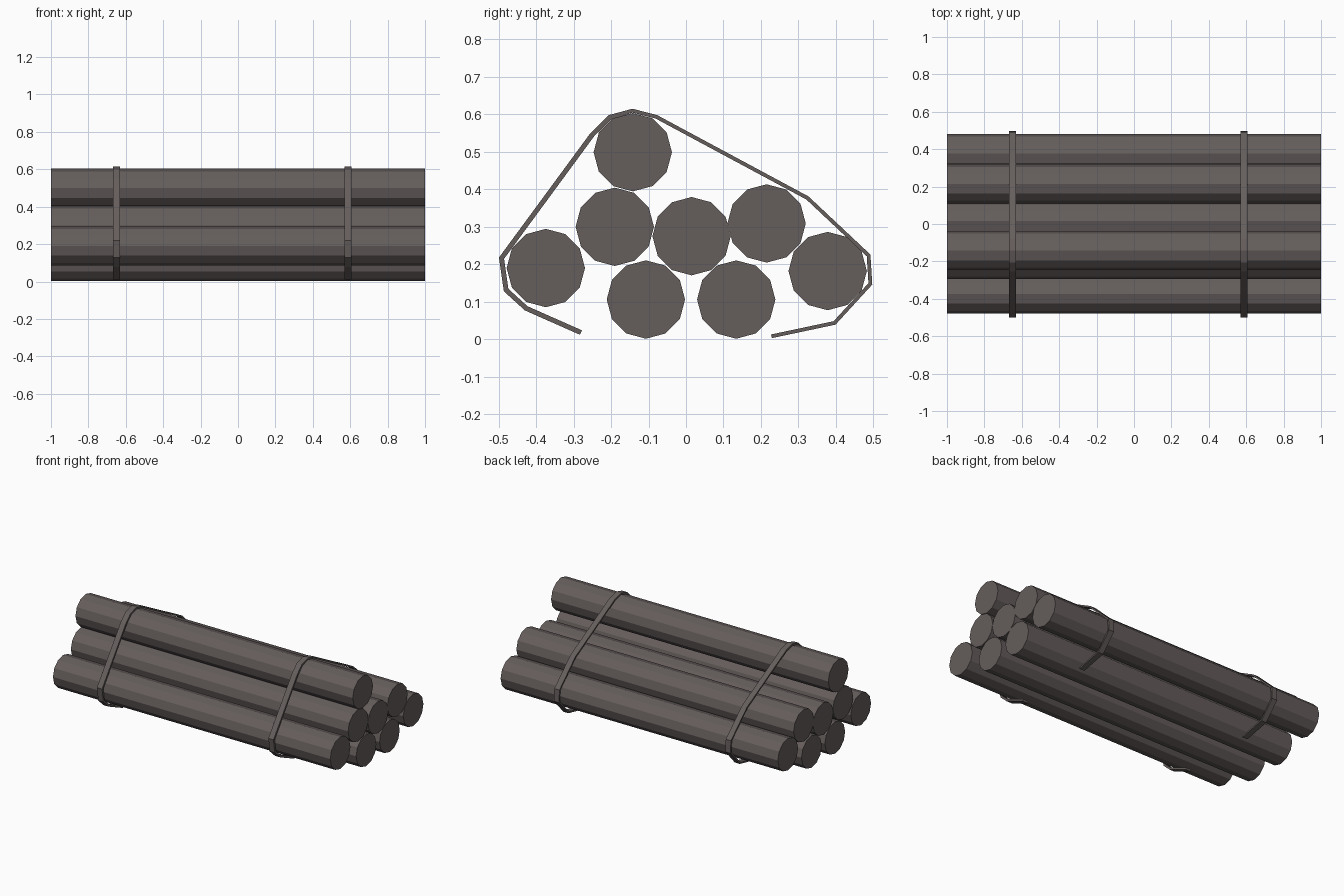
import bpy, bmesh, math
from mathutils import Vector

if "Cube" in bpy.data.objects:
    bpy.data.objects.remove(bpy.data.objects["Cube"])

bark = bpy.data.materials.new("dark_grey_brown")
bark.diffuse_color = (0.130, 0.111, 0.107, 1)
bark.use_nodes = True
bark.node_tree.nodes["Principled BSDF"].inputs["Base Color"].default_value = bark.diffuse_color


def extrude_profile(name, rings, x0, x1):
    """Extrude closed (y, z) outlines along x, sharing joined points."""
    bm = bmesh.new()
    for ring in rings:
        bm.faces.new([bm.verts.new((x0, y, z)) for y, z in ring])
    bmesh.ops.remove_doubles(bm, verts=bm.verts, dist=1e-5)
    res = bmesh.ops.extrude_face_region(bm, geom=bm.faces[:], use_keep_orig=True)
    new = [g for g in res["geom"] if isinstance(g, bmesh.types.BMVert)]
    bmesh.ops.translate(bm, verts=new, vec=(x1 - x0, 0, 0))
    bmesh.ops.recalc_face_normals(bm, faces=bm.faces[:])
    me = bpy.data.meshes.new(name)
    bm.to_mesh(me)
    bm.free()
    me.materials.append(bark)
    ob = bpy.data.objects.new(name, me)
    bpy.context.collection.objects.link(ob)
    return ob


# Eight twelve-sided logs, given by their centres (y, z)
R = 0.1045
logs = [(-0.142, 0.499), (-0.190, 0.300), (0.015, 0.275), (0.215, 0.309),
        (-0.374, 0.190), (-0.107, 0.106), (0.134, 0.106), (0.378, 0.182)]
for i, (cy, cz) in enumerate(logs):
    ring = [(cy + R * math.cos(k * math.pi / 6), cz + R * math.sin(k * math.pi / 6))
            for k in range(12)]
    extrude_profile(f"log_{i + 1}", [ring], -1, 1)

# Binding straps: outer path (y, z), thickened inwards with mitred corners
path = [Vector(p) for p in [
    (-0.283, 0.012), (-0.430, 0.077), (-0.486, 0.128), (-0.499, 0.218),
    (-0.255, 0.550), (-0.206, 0.598), (-0.143, 0.615), (-0.077, 0.598),
    (0.327, 0.381), (0.492, 0.226), (0.497, 0.146), (0.399, 0.039), (0.229, 0.003)]]


def inset(i, thick):
    dirs = []
    if i > 0:
        dirs.append((path[i] - path[i - 1]).normalized())
    if i < len(path) - 1:
        dirs.append((path[i + 1] - path[i]).normalized())
    normals = [Vector((d.y, -d.x)) for d in dirs]      # path runs clockwise
    n = sum(normals, Vector((0, 0))).normalized()
    return path[i] + n * thick / n.dot(normals[0])


inner = [inset(i, 0.013 if i < 6 else 0.010) for i in range(len(path))]
quads = [[path[i], path[i + 1], inner[i + 1], inner[i]] for i in range(len(path) - 1)]
for name, x in (("left_strap", -0.65), ("right_strap", 0.587)):
    extrude_profile(name, quads, x - 0.0185, x + 0.0185)
